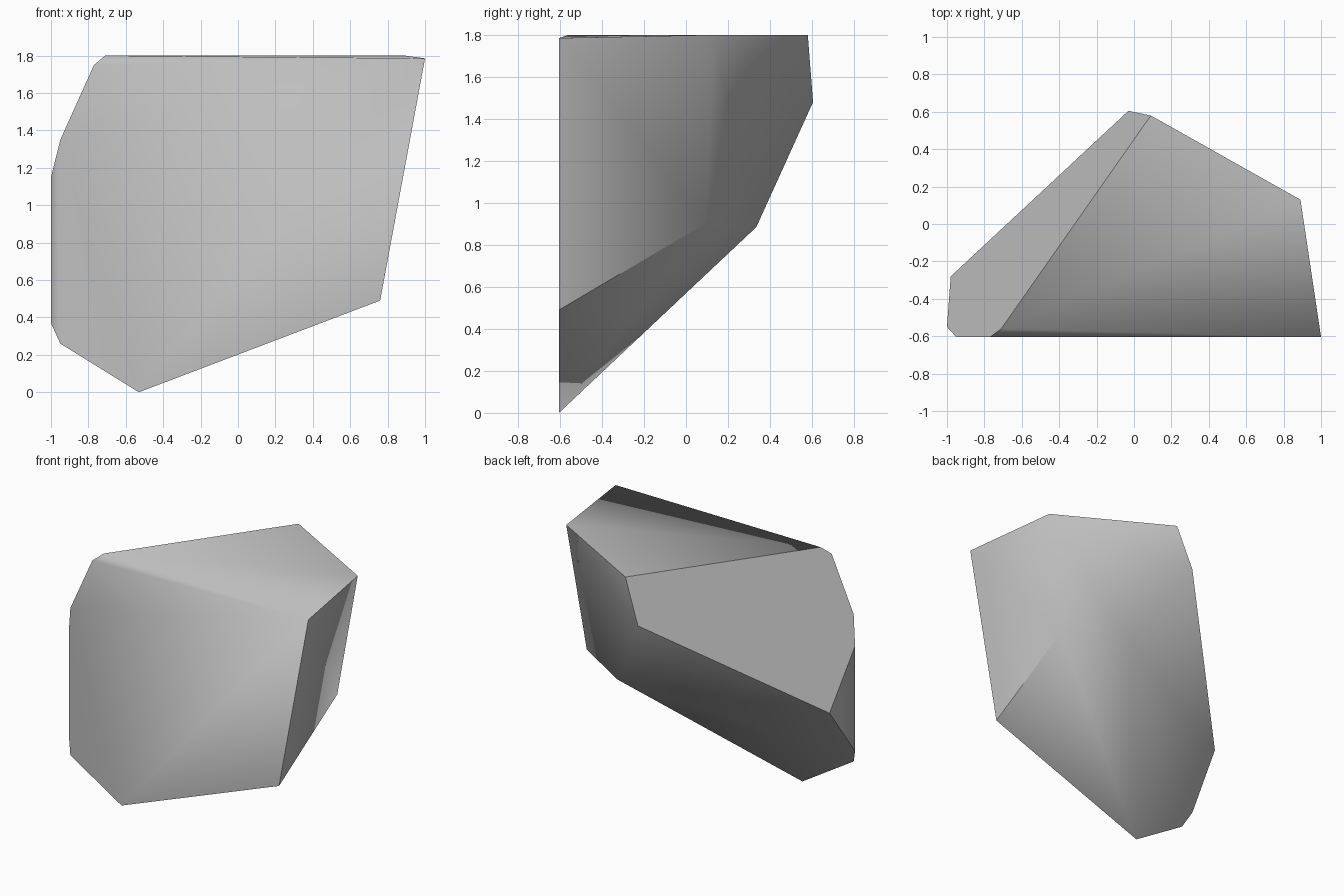
import bpy
import bmesh
from math import radians
from mathutils import Vector

default_cube = bpy.data.objects.get("Cube")
if default_cube:
    bpy.data.objects.remove(default_cube, do_unlink=True)

# Plain grey stone
stone = bpy.data.materials.new("grey_stone")
stone.use_nodes = True
grey = (0.52, 0.52, 0.52, 1)
stone.diffuse_color = grey
stone.node_tree.nodes["Principled BSDF"].inputs["Base Color"].default_value = grey

FRONT = -0.605
TOP = 1.8

# Corners of the flat front (x, z)
front_outline = [(-0.53, 0), (0.76, 0.49), (1, 1.785),
                 (-0.77, 1.75), (-0.95, 1.35), (-0.95, 0.26)]
# Corners of the flat top (x, y)
top_outline = [(-0.71, -0.56), (0.89, 0.13), (0.09, 0.58)]
# Corners of the narrow side and of the undercut back
side_corners = [(-1, -0.55, 1.15), (-1, -0.55, 0.37), (-0.98, -0.28, 0.75)]
back_corners = [(-0.03, 0.605, 1.48), (0.33, 0.335, 0.885), (0.75, 0.09, 0.9)]

corners = [(x, FRONT, z) for x, z in front_outline]
corners += [(x, y, TOP) for x, y in top_outline]
corners += side_corners + back_corners

# Wrap the corners and merge the triangles into broad facets
bm = bmesh.new()
for corner in corners:
    bm.verts.new(corner)
bmesh.ops.convex_hull(bm, input=bm.verts[:])
bmesh.ops.dissolve_limit(bm, angle_limit=radians(12),
                         verts=bm.verts[:], edges=bm.edges[:])
bmesh.ops.recalc_face_normals(bm, faces=bm.faces[:])
bm.normal_update()

# Soften only the chamfers; the large sloping facet keeps crisp edges
slope = Vector((-0.77, 0.54, 0.33))
for face in bm.faces:
    face.smooth = True
for edge in bm.edges:
    borders_slope = any(f.normal.dot(slope) > 0.95 for f in edge.link_faces)
    edge.smooth = not borders_slope and edge.calc_face_angle(0) < radians(55)

mesh = bpy.data.meshes.new("rock_chunk")
bm.to_mesh(mesh)
bm.free()
mesh.materials.append(stone)
rock = bpy.data.objects.new("rock_chunk", mesh)
bpy.context.collection.objects.link(rock)
